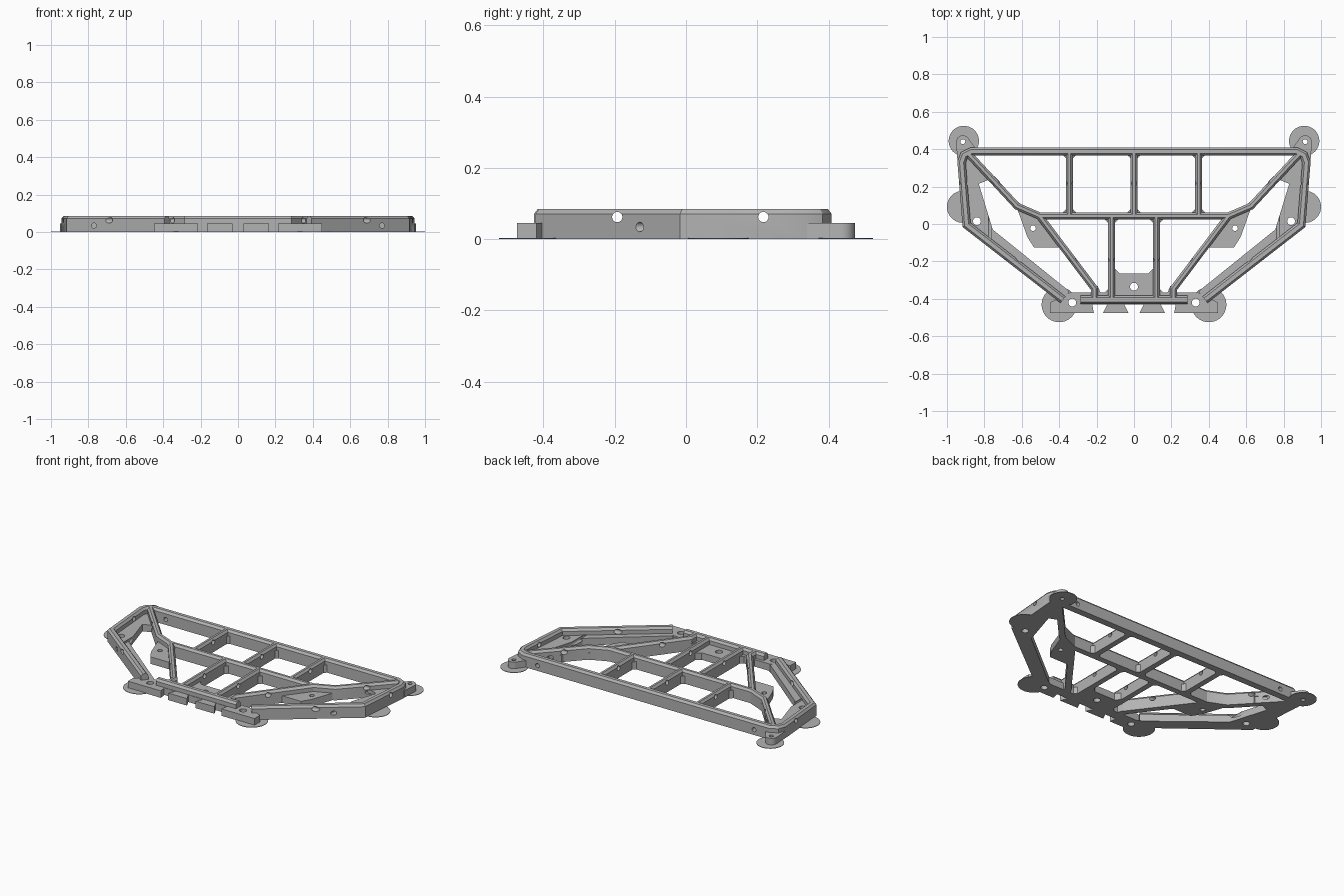
import bpy, bmesh
from math import pi
from mathutils import Vector, Matrix

cube = bpy.data.objects.get("Cube")
if cube:
    bpy.data.objects.remove(cube)

grey = bpy.data.materials.new("plain grey")
grey.use_nodes = True
COLOUR = (0.45, 0.45, 0.45, 1)
grey.diffuse_color = COLOUR
grey.node_tree.nodes["Principled BSDF"].inputs["Base Color"].default_value = COLOUR

TOP, LOW, CHAMFER = 0.085, 0.045, 0.014
parts = []


def finish(name, bm):
    bmesh.ops.recalc_face_normals(bm, faces=bm.faces)
    mesh = bpy.data.meshes.new(name)
    bm.to_mesh(mesh)
    bm.free()
    mesh.materials.append(grey)
    obj = bpy.data.objects.new(name, mesh)
    bpy.context.collection.objects.link(obj)
    parts.append(obj)
    return obj


def beam(name, path, width):
    """Sweep a rail section with chamfered top edges along a mitred flat path."""
    pts = [Vector(p) for p in path]
    h, c = width / 2, CHAMFER
    section = [(-h, 0), (h, 0), (h, TOP - c), (h - c * 0.8, TOP),
               (-h + c * 0.8, TOP), (-h, TOP - c)]
    bm = bmesh.new()
    rings = []
    for i, p in enumerate(pts):
        a = (p - pts[i - 1]).normalized() if i else (pts[1] - p).normalized()
        b = (pts[i + 1] - p).normalized() if i < len(pts) - 1 else a
        t = (a + b).normalized()
        n = Vector((-t.y, t.x)) / t.dot(a)
        rings.append([bm.verts.new((p.x + n.x * u, p.y + n.y * u, z)) for u, z in section])
    for r, s in zip(rings, rings[1:]):
        for k in range(len(r)):
            m = (k + 1) % len(r)
            bm.faces.new((r[k], r[m], s[m], s[k]))
    bm.faces.new(rings[0])
    bm.faces.new(rings[-1])
    return finish(name, bm)


def plate(name, outline, height=LOW):
    bm = bmesh.new()
    face = bm.faces.new([bm.verts.new((x, y, 0)) for x, y in outline])
    up = bmesh.ops.extrude_face_region(bm, geom=[face])["geom"]
    bmesh.ops.translate(bm, vec=(0, 0, height),
                        verts=[v for v in up if isinstance(v, bmesh.types.BMVert)])
    return finish(name, bm)


def add_cylinder(bm, centre, radius, depth, axis="Z", sides=20):
    turn = {"Z": Matrix(), "X": Matrix.Rotation(pi / 2, 4, "Y"),
            "Y": Matrix.Rotation(pi / 2, 4, "X")}[axis]
    bmesh.ops.create_cone(bm, cap_ends=True, segments=sides, radius1=radius, radius2=radius,
                          depth=depth, matrix=Matrix.Translation(centre) @ turn)


def disc(name, x, y, radius, height, sides=40):
    bm = bmesh.new()
    add_cylinder(bm, (x, y, height / 2), radius, height, sides=sides)
    return finish(name, bm)


def gusset(x, y, sx, sy, size=0.055):
    plate("joint_gusset", [(x, y), (x + sx * size, y), (x, y + sy * size)], 0.05)


# Outer rail: both sides and the back in one run
half = [(-0.38, -0.405), (-0.895, -0.005), (-0.922, 0.33), (-0.908, 0.368), (-0.87, 0.387)]
beam("outer_rail", half + [(-x, y) for x, y in reversed(half)], 0.044)

# Cross rails and upright ribs
beam("middle_rail", [(-0.51, 0.043), (0.51, 0.043)], 0.038)
beam("front_rail", [(-0.285, -0.405), (0.285, -0.405)], 0.044)
for x in (-0.345, 0, 0.345):
    beam("back_rib", [(x, 0.043), (x, 0.387)], 0.036)
    for s in (-1, 1):
        gusset(x, 0.043, s, 1)
        gusset(x, 0.387, s, -1)
for x in (-0.12, 0.12):
    beam("front_rib", [(x, -0.405), (x, 0.043)], 0.036)
    for s in (-1, 1):
        gusset(x, 0.043, s, -1)

# Low base strip and central mount
plate("front_base", [(-0.45, -0.43), (0.45, -0.43), (0.34, -0.365), (-0.34, -0.365)])
plate("centre_mount", [(-0.12, -0.42), (0.12, -0.42), (0.12, -0.235), (0.105, -0.235),
                       (0.075, -0.265), (-0.075, -0.265), (-0.105, -0.235), (-0.12, -0.235)])

# Parts repeated on each side
for s, side in ((1, "left"), (-1, "right")):
    def flip(points):
        return [(s * x, y) for x, y in points]

    beam(side + "_diagonal_rail", flip([(0.885, 0.375), (0.625, 0.095), (0.505, 0.043),
                                        (0.212, -0.345), (0.212, -0.405)]), 0.038)
    plate(side + "_side_flange", flip([(0.385, -0.42), (0.905, -0.01), (0.93, 0.35), (0.87, 0.37),
                                       (0.69, 0.17), (0.72, 0.23), (0.78, 0.235), (0.83, 0.215),
                                       (0.755, -0.03), (0.345, -0.36)]))
    plate(side + "_inner_flange", flip([(0.68, 0.155), (0.62, 0.07), (0.57, -0.07), (0.535, -0.125),
                                        (0.40, -0.125), (0.37, -0.145), (0.505, 0.043)]))
    plate(side + "_front_foot", flip([(0.45, -0.475), (0.215, -0.475), (0.225, -0.42),
                                      (0.24, -0.365), (0.34, -0.365), (0.45, -0.42)]))
    plate(side + "_front_tab", flip([(0.03, -0.475), (0.165, -0.475), (0.14, -0.425), (0.055, -0.425)]))
    plate(side + "_foot_brace", flip([(0.12, -0.40), (0.12, -0.33), (0.155, -0.365), (0.18, -0.365),
                                      (0.195, -0.33), (0.24, -0.40)]))
    disc(side + "_corner_ear", s * 0.915, 0.438, 0.036, LOW)
    plate(side + "_ear_web", flip([(0.951, 0.438), (0.944, 0.34), (0.82, 0.38), (0.85, 0.408),
                                   (0.885, 0.458)]))
    # Thin round pads on the ground
    for x, y, r in ((0.91, 0.444, 0.081), (0.914, 0.092, 0.086), (0.4, -0.431, 0.094)):
        disc(side + "_ground_pad", s * x, y, r, 0.003)

# Drilled holes: upright screw holes and cross-drilled holes
bm = bmesh.new()
for x, y, r in ((0.915, 0.44, 0.013), (0.84, 0.015, 0.021), (0.33, -0.42, 0.021), (0.54, -0.022, 0.015)):
    for s in (-1, 1):
        add_cylinder(bm, (s * x, y, 0), r, 0.3)
add_cylinder(bm, (0, -0.335, 0), 0.021, 0.3)
for y in (-0.193, 0.217):
    add_cylinder(bm, (0, y, 0.062), 0.0145, 3, "X")
for x in (-0.77, 0.77):
    add_cylinder(bm, (x, 0, 0.034), 0.0135, 3, "Y")
cutter = finish("drill_cutter", bm)
cutter.hide_render = True
parts.remove(cutter)

for obj in parts:
    mod = obj.modifiers.new("holes", "BOOLEAN")
    mod.object = cutter
    mod.operation = "DIFFERENCE"
    mod.solver = "EXACT"
graph = bpy.context.evaluated_depsgraph_get()
cut_meshes = [bpy.data.meshes.new_from_object(o.evaluated_get(graph)) for o in parts]
for obj, mesh in zip(parts, cut_meshes):
    obj.modifiers.clear()
    obj.data = mesh
bpy.data.objects.remove(cutter)

# Smooth the round walls, keep the edges crisp
bpy.ops.object.select_all(action="DESELECT")
for obj in parts:
    obj.select_set(True)
bpy.context.view_layer.objects.active = parts[0]
bpy.ops.object.shade_smooth_by_angle(angle=pi / 7)
